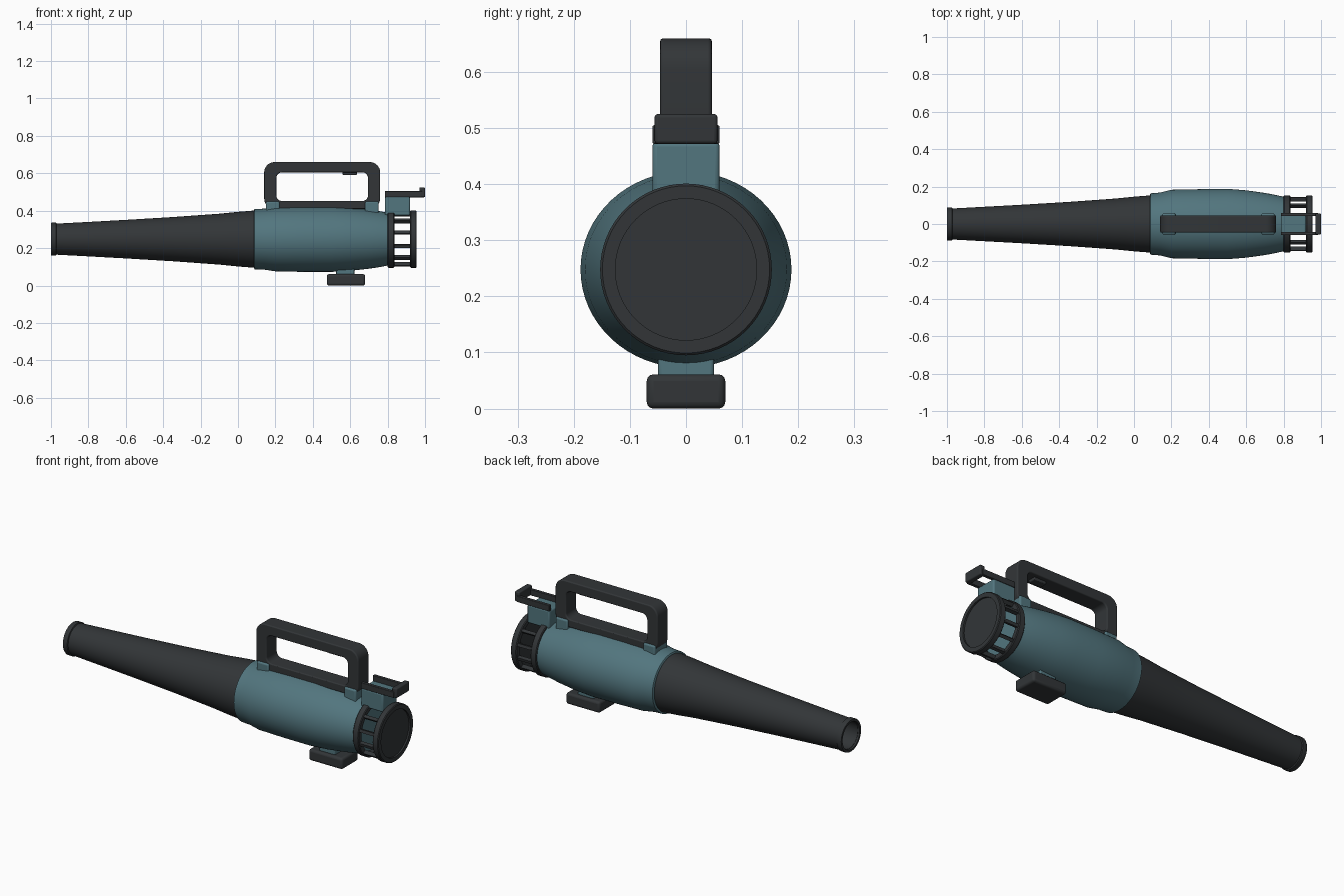
import bpy, bmesh
from math import sin, cos, pi, radians
from mathutils import Matrix

if "Cube" in bpy.data.objects:
    bpy.data.objects.remove(bpy.data.objects["Cube"])

CZ = 0.248  # height of the long axis


def material(name, rgb):
    m = bpy.data.materials.new(name)
    m.diffuse_color = (*rgb, 1)
    m.use_nodes = True
    m.node_tree.nodes["Principled BSDF"].inputs["Base Color"].default_value = m.diffuse_color
    return m


DARK = material("charcoal_plastic", (0.032, 0.036, 0.039))
TEAL = material("teal_plastic", (0.085, 0.18, 0.21))


def finish(name, bm, mat, bevel=0.0, smooth=35):
    bmesh.ops.recalc_face_normals(bm, faces=bm.faces)
    me = bpy.data.meshes.new(name)
    bm.to_mesh(me)
    bm.free()
    me.materials.append(mat)
    ob = bpy.data.objects.new(name, me)
    bpy.context.collection.objects.link(ob)
    bpy.ops.object.select_all(action='DESELECT')
    ob.select_set(True)
    bpy.context.view_layer.objects.active = ob
    if bevel:
        b = ob.modifiers.new("bevel", 'BEVEL')
        b.width, b.segments = bevel, 3
        b.limit_method, b.angle_limit = 'ANGLE', radians(40)
    bpy.ops.object.shade_smooth_by_angle(angle=radians(smooth))
    return ob


def lathe(name, profile, mat, closed=False, segs=64):
    """Profile of (x, radius) or (x, side radius, vertical radius) about the long axis."""
    bm = bmesh.new()
    rings = []
    for p in profile:
        x, ry, rz = p[0], p[1], p[-1]
        rings.append([bm.verts.new((x, ry * cos(2 * pi * i / segs), CZ + rz * sin(2 * pi * i / segs)))
                      for i in range(segs)])
    pairs = list(zip(rings, rings[1:]))
    if closed:
        pairs.append((rings[-1], rings[0]))
    for a, b in pairs:
        for i in range(segs):
            j = (i + 1) % segs
            bm.faces.new((a[i], a[j], b[j], b[i]))
    if not closed:
        bm.faces.new(rings[0])
        bm.faces.new(rings[-1])
    return finish(name, bm, mat)


def add_box(bm, x, y, z):
    m = Matrix.Translation([(a + b) / 2 for a, b in (x, y, z)])
    m = m @ Matrix.Diagonal((x[1] - x[0], y[1] - y[0], z[1] - z[0], 1))
    return bmesh.ops.create_cube(bm, size=1, matrix=m)["verts"]


def box(name, x, y, z, mat, bevel=0.008):
    bm = bmesh.new()
    add_box(bm, x, y, z)
    return finish(name, bm, mat, bevel)


def rounded_rect(x, z, r, n=8):
    pts = []
    corners = ((x[1] - r, z[1] - r), (x[0] + r, z[1] - r), (x[0] + r, z[0] + r), (x[1] - r, z[0] + r))
    for k, (cx, cz) in enumerate(corners):
        for i in range(n + 1):
            a = pi / 2 * (k + i / n)
            pts.append((cx + r * cos(a), cz + r * sin(a)))
    return pts


# Blower tube: hollow cone with a collar at the mouth
lathe("blower_tube", [(0.10, 0.154), (0.0, 0.146), (-0.1, 0.136), (-0.35, 0.118), (-0.6, 0.103),
                      (-0.8, 0.092), (-0.97, 0.083), (-0.99, 0.082), (-0.99, 0.072),
                      (-0.6, 0.09), (0.0, 0.12), (0.05, 0.12)], DARK)
lathe("nozzle_collar", [(-0.97, 0.083), (-0.973, 0.088), (-0.997, 0.088), (-1.0, 0.086),
                        (-1.0, 0.074), (-0.97, 0.074)], DARK, closed=True)

# Motor housing
lathe("motor_housing", [(0.085, 0.156, 0.155), (0.089, 0.164, 0.161), (0.14, 0.168, 0.163),
                        (0.2, 0.183, 0.172), (0.35, 0.186, 0.175), (0.5, 0.188, 0.175),
                        (0.6, 0.180, 0.169), (0.7, 0.166, 0.158), (0.76, 0.155, 0.149),
                        (0.81, 0.143, 0.139)], TEAL)

# Rear intake cage: two rings, bars and a recessed end plate
for name, x0, x1, inner in (("intake_front_ring", 0.8, 0.836, 0.126), ("intake_rear_ring", 0.92, 0.955, 0.126)):
    lathe(name, [(x0, inner), (x0, 0.149), (x0 + 0.004, 0.153), (x1 - 0.004, 0.153),
                 (x1, 0.149), (x1, inner)], DARK, closed=True)
lathe("intake_end_plate", [(0.925, 0.13), (0.946, 0.13)], DARK)
bm = bmesh.new()
for i in range(12):
    vs = add_box(bm, (0.825, 0.93), (-0.008, 0.008), (0.128, 0.148))
    m = Matrix.Translation((0, 0, CZ)) @ Matrix.Rotation(2 * pi * (i + 0.5) / 12 + pi / 2, 4, 'X')
    bmesh.ops.transform(bm, matrix=m, verts=vs)
finish("intake_bars", bm, DARK)

# Carry handle: closed rounded loop
bm = bmesh.new()
outer = rounded_rect((0.14, 0.76), (0.41, 0.66), 0.055)
inner = rounded_rect((0.205, 0.695), (0.452, 0.605), 0.03)
loops = [[bm.verts.new((px, y, pz)) for px, pz in pts]
         for pts, y in ((outer, -0.046), (outer, 0.046), (inner, 0.046), (inner, -0.046))]
for k in range(4):
    a, b = loops[k], loops[(k + 1) % 4]
    for i in range(len(a)):
        j = (i + 1) % len(a)
        bm.faces.new((a[i], a[j], b[j], b[i]))
finish("carry_handle", bm, DARK, bevel=0.006)
box("trigger", (0.56, 0.635), (-0.022, 0.022), (0.591, 0.615), DARK, 0.004)
for name, x in (("handle_front_mount", (0.15, 0.222)), ("handle_rear_mount", (0.68, 0.752))):
    box(name, x, (-0.056, 0.056), (0.37, 0.45), TEAL)

# Rear latch: block with an open frame on top
box("latch_block", (0.785, 0.92), (-0.06, 0.06), (0.375, 0.475), TEAL)
for side, name in ((-1, "latch_arm_front"), (1, "latch_arm_back")):
    box(name, (0.785, 0.985), tuple(sorted((side * 0.042, side * 0.06))), (0.472, 0.505), DARK, 0.003)
box("latch_crossbar", (0.97, 1.0), (-0.056, 0.056), (0.472, 0.525), DARK, 0.006)

# Support foot
box("foot_neck", (0.525, 0.622), (-0.05, 0.05), (0.05, 0.12), TEAL, 0.006)
box("foot_pad", (0.475, 0.68), (-0.07, 0.07), (0.0, 0.061), DARK, 0.012)
